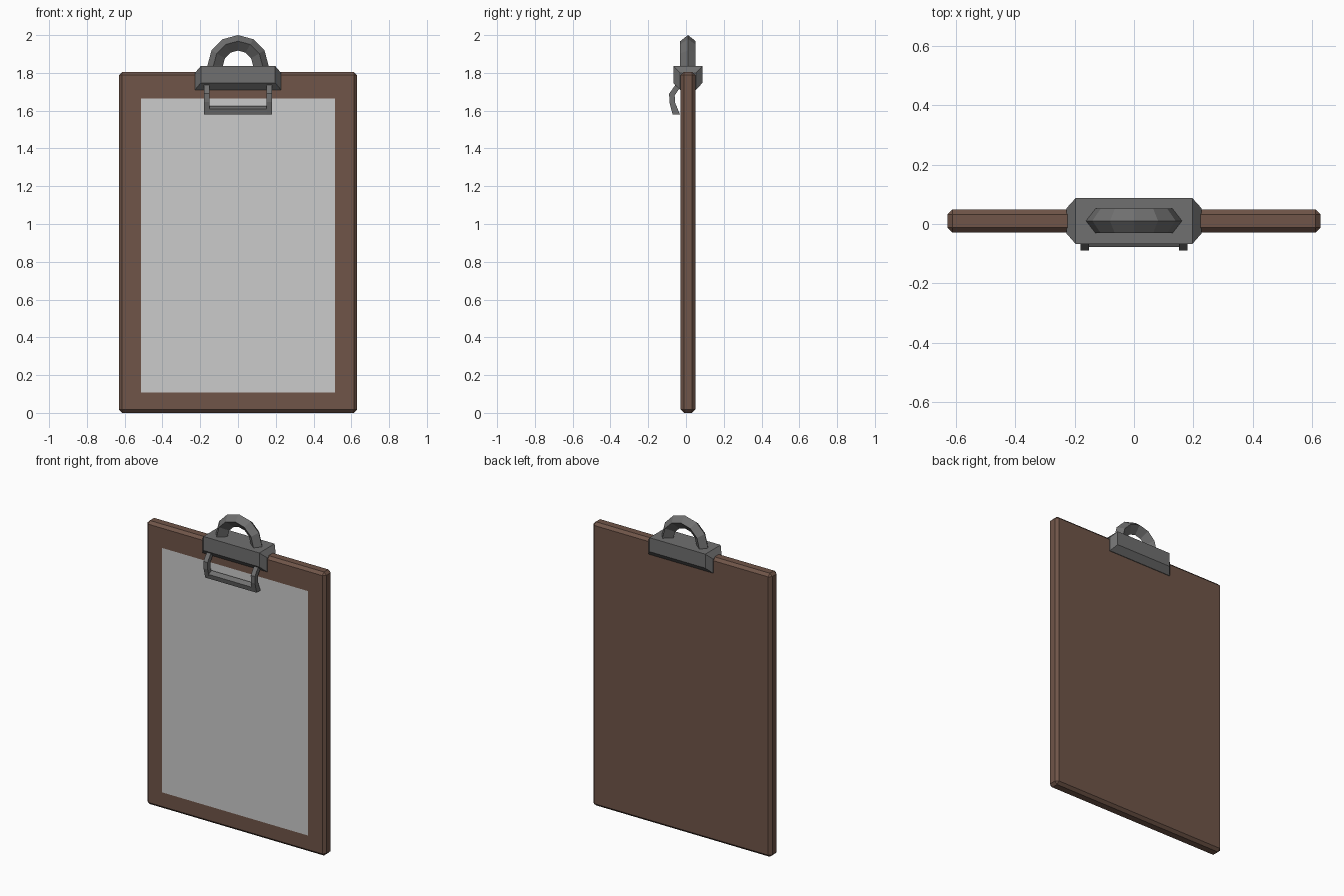
import bpy, bmesh, math

if "Cube" in bpy.data.objects:
    bpy.data.objects.remove(bpy.data.objects["Cube"])


def material(name, rgb):
    m = bpy.data.materials.new(name)
    m.diffuse_color = (*rgb, 1)
    m.use_nodes = True
    m.node_tree.nodes["Principled BSDF"].inputs["Base Color"].default_value = m.diffuse_color
    return m


WOOD = material("brown_wood", (0.16, 0.09, 0.065))
METAL = material("dark_metal", (0.16, 0.16, 0.16))


def finish(name, bm, mat=None):
    bmesh.ops.recalc_face_normals(bm, faces=bm.faces)
    mesh = bpy.data.meshes.new(name)
    bm.to_mesh(mesh)
    bm.free()
    ob = bpy.data.objects.new(name, mesh)
    bpy.context.collection.objects.link(ob)
    if mat:
        mesh.materials.append(mat)
    return ob


def extrude_yz(bm, profile, x0, x1):
    """Closed y-z profile extruded along x."""
    a = [bm.verts.new((x0, y, z)) for y, z in profile]
    b = [bm.verts.new((x1, y, z)) for y, z in profile]
    n = len(profile)
    for i in range(n):
        j = (i + 1) % n
        bm.faces.new((a[i], a[j], b[j], b[i]))
    bm.faces.new(a)
    bm.faces.new(b[::-1])


Y0, Y1 = -0.028, 0.049      # board front and back
YC = (Y0 + Y1) / 2

# Board with chamfered edges
bm = bmesh.new()
extrude_yz(bm, [(Y0, 0), (Y1, 0), (Y1, 1.805), (Y0, 1.805)], -0.63, 0.63)
bmesh.ops.bevel(bm, geom=bm.edges[:], offset=0.017, segments=1,
                affect='EDGES', profile=0.5)
finish("board", bm, WOOD)

# Paper sheet
bm = bmesh.new()
bm.faces.new([bm.verts.new((x, Y0 - 0.002, z)) for x, z in
              ((-0.514, 0.108), (0.514, 0.108), (0.514, 1.664), (-0.514, 1.664))])
paper = finish("paper", bm)

# Clip body: wide block tapering to the board at its ends and underside
bm = bmesh.new()
for s in (-1, 1):
    for y in (-0.067, 0.087):
        for z in (1.836, 1.747):
            bm.verts.new((s * 0.197, y, z))
    for y in (Y0 - 0.004, Y1 + 0.004):
        for z in (1.80, 1.71):
            bm.verts.new((s * 0.228, y, z))
bmesh.ops.convex_hull(bm, input=bm.verts[:])
bmesh.ops.dissolve_limit(bm, angle_limit=0.02, verts=bm.verts[:], edges=bm.edges[:])
finish("clip_body", bm, METAL)

# Hanging loop: half ring with a diamond cross-section
bm = bmesh.new()
section = [(0.162, 0), (0.13, -0.041), (0.08, 0), (0.13, 0.041)]
rings = []
for i in range(7):
    a = math.pi * i / 6
    rings.append([bm.verts.new((r * math.cos(a), YC + y, 1.838 + r * math.sin(a)))
                  for r, y in section])
# legs run down into the clip body
for ring, end in ((rings[0], 0), (rings[-1], 1)):
    low = [bm.verts.new((v.co.x, v.co.y, 1.82)) for v in ring]
    rings.insert(0 if end == 0 else len(rings), low)
for p, q in zip(rings, rings[1:]):
    for k in range(4):
        bm.faces.new((p[k], p[(k + 1) % 4], q[(k + 1) % 4], q[k]))
bm.faces.new(rings[0])
bm.faces.new(rings[-1])
finish("hanging_loop", bm, METAL)

# Lever: two bent side arms and a cross bar
arm = [(-0.05, 1.745), (-0.089, 1.69), (-0.088, 1.645), (-0.071, 1.58),
       (-0.032, 1.58), (-0.057, 1.64), (-0.06, 1.68), (-0.03, 1.725)]
for side, s in (("left", -1), ("right", 1)):
    bm = bmesh.new()
    extrude_yz(bm, arm, s * 0.152, s * 0.181)
    finish("lever_arm_" + side, bm, METAL)
bm = bmesh.new()
extrude_yz(bm, [(-0.078, 1.61), (-0.071, 1.58), (-0.032, 1.58), (-0.051, 1.626)],
           -0.155, 0.155)
finish("lever_bar", bm, METAL)
